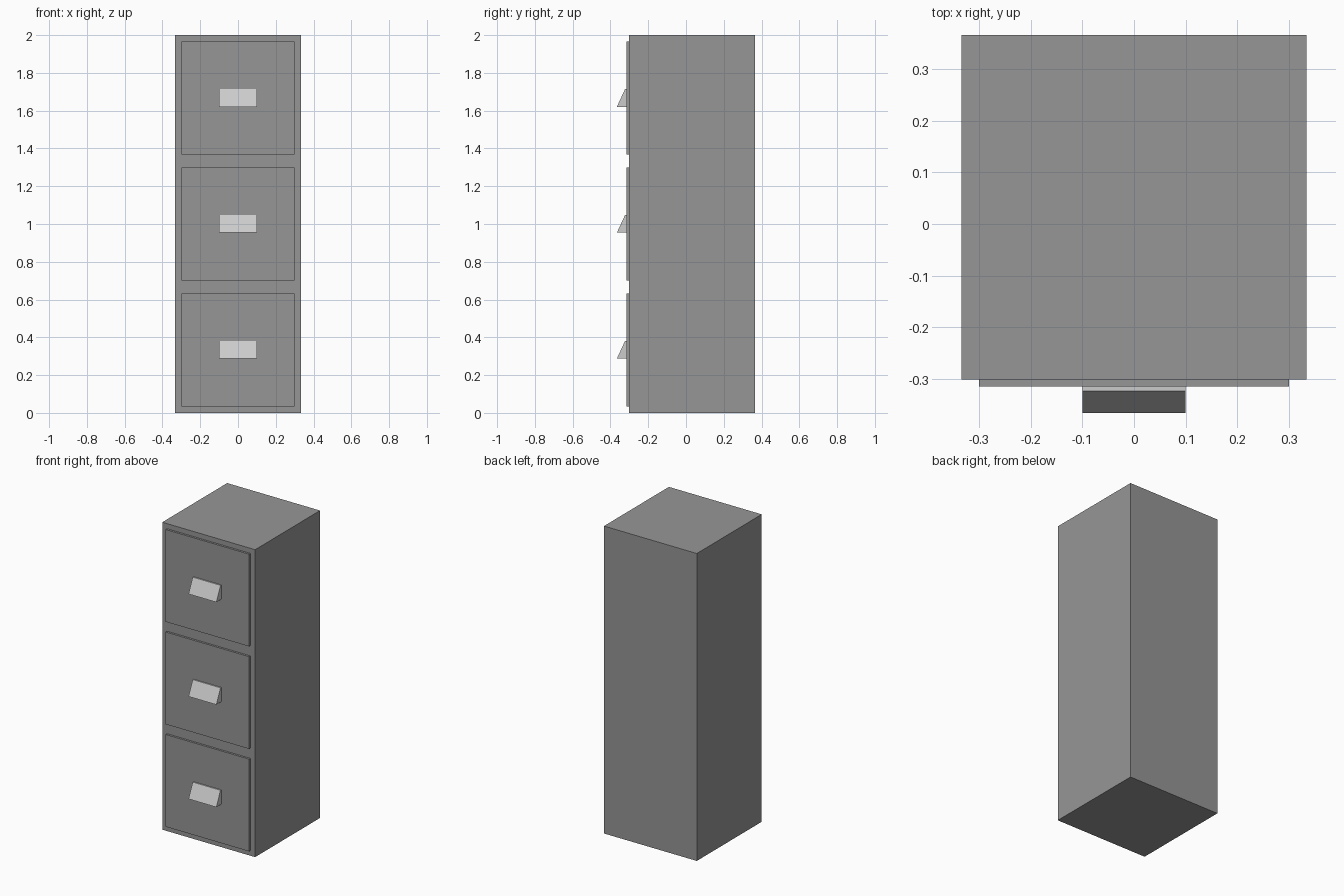
import bpy, bmesh

if "Cube" in bpy.data.objects:
    bpy.data.objects.remove(bpy.data.objects["Cube"])

grey = bpy.data.materials.new("cabinet_grey")
grey.diffuse_color = (0.305, 0.305, 0.305, 1)
grey.use_nodes = True
grey.node_tree.nodes["Principled BSDF"].inputs["Base Color"].default_value = grey.diffuse_color


def prism(name, profile, half_width, mat=None):
    """Extrude a (y, z) side profile along x, centred on x = 0."""
    bm = bmesh.new()
    face = bm.faces.new([bm.verts.new((-half_width, y, z)) for y, z in profile])
    ext = bmesh.ops.extrude_face_region(bm, geom=[face])
    verts = [g for g in ext["geom"] if isinstance(g, bmesh.types.BMVert)]
    bmesh.ops.translate(bm, verts=verts, vec=(2 * half_width, 0, 0))
    bmesh.ops.recalc_face_normals(bm, faces=bm.faces)
    mesh = bpy.data.meshes.new(name)
    bm.to_mesh(mesh)
    bm.free()
    if mat:
        mesh.materials.append(mat)
    obj = bpy.data.objects.new(name, mesh)
    bpy.context.collection.objects.link(obj)
    return obj


def rect(y0, y1, z0, z1):
    return [(y0, z0), (y1, z0), (y1, z1), (y0, z1)]


# Cabinet body
prism("cabinet_body", rect(-0.301, 0.366, 0, 2), 0.334, grey)

# Three drawers, each with a wedge-shaped pull
for i, level in enumerate(("bottom", "middle", "top")):
    z = 0.0333 + i * 0.6667
    prism(f"{level}_drawer_front", rect(-0.3145, -0.301, z, z + 0.6), 0.3, grey)
    pull = [(-0.3145, z + 0.254), (-0.366, z + 0.254),
            (-0.323, z + 0.347), (-0.3145, z + 0.347)]
    prism(f"{level}_drawer_handle", pull, 0.1)
